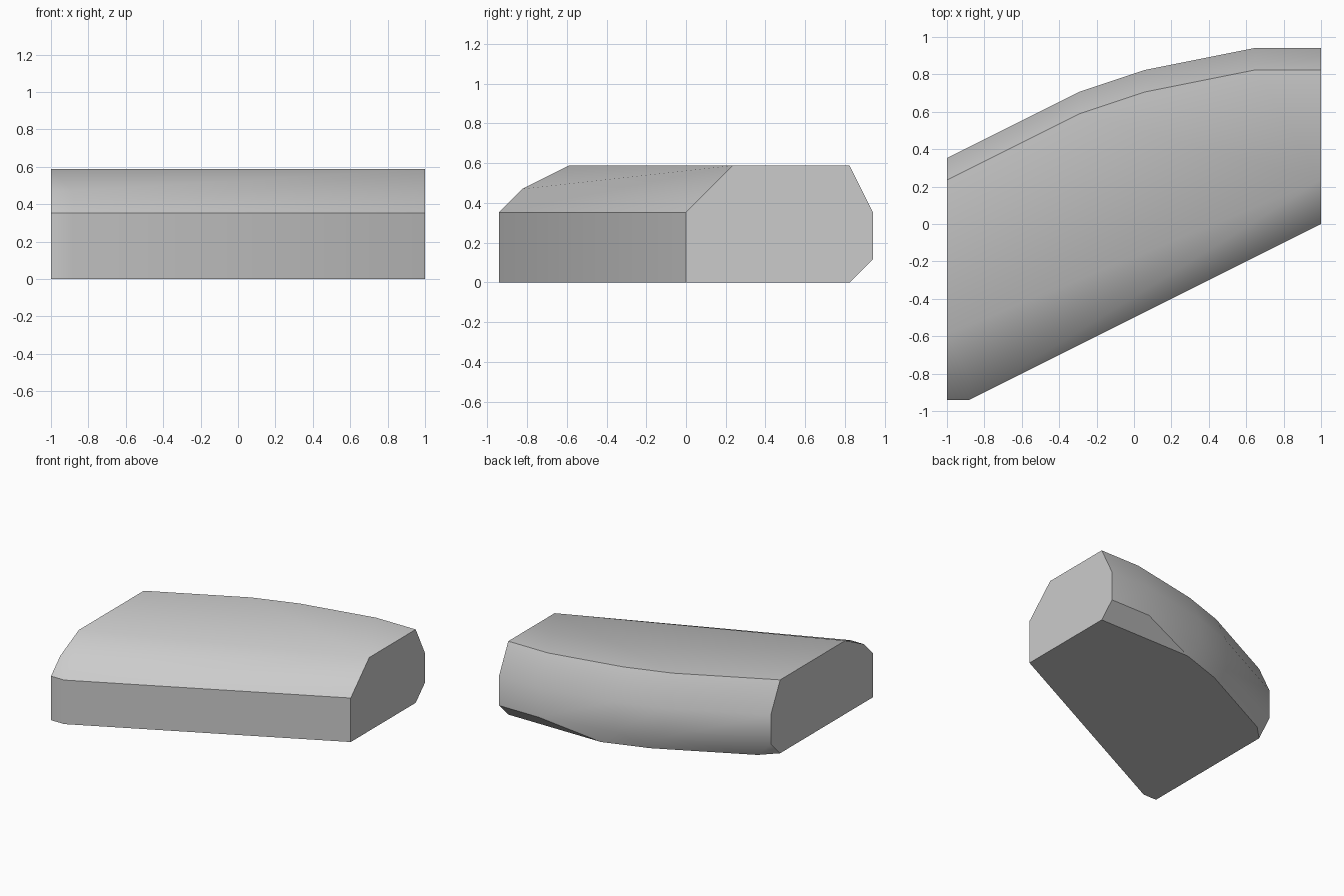
import bpy
import bmesh
import math

if "Cube" in bpy.data.objects:
    bpy.data.objects.remove(bpy.data.objects["Cube"], do_unlink=True)

UNIT = 2 / 17  # the part is designed on a 17-step grid

# Plan outlines, in grid steps
front_wall = [(0, -8), (1, -8), (17, 0)]
back_wall = [(0, 3), (6, 6), (9, 7), (14, 8), (17, 8)]
back_foot = [(0, 2), (1, 3), (7, 6), (10, 7), (17, 7)]
back_crown = [(x, y - 1) for x, y in back_wall]

# Each outline placed at its heights
levels = [
    (0, front_wall + back_foot),
    (1, back_wall),
    (3, front_wall + back_wall),
    (4, [(0, -7), (1, -7)]),
    (5, [(0, -5), (17, 2)] + back_crown),
]

# Skin the outlines into one convex faceted body
bm = bmesh.new()
for z, outline in levels:
    for x, y in outline:
        bm.verts.new(((x - 8.5) * UNIT, y * UNIT, z * UNIT))
hull = bmesh.ops.convex_hull(bm, input=bm.verts[:])
loose = [v for v in bm.verts if not v.link_faces]
bmesh.ops.delete(bm, geom=loose, context="VERTS")
bmesh.ops.dissolve_limit(bm, angle_limit=math.radians(0.5),
                         verts=bm.verts[:], edges=bm.edges[:])
bmesh.ops.recalc_face_normals(bm, faces=bm.faces[:])
mesh = bpy.data.meshes.new("sloped_body")
bm.to_mesh(mesh)
bm.free()

body = bpy.data.objects.new("sloped_body", mesh)
bpy.context.collection.objects.link(body)

# Plain grey finish
grey = bpy.data.materials.new("light_grey")
grey.use_nodes = True
colour = (0.6, 0.6, 0.6, 1)
grey.diffuse_color = colour
for node in grey.node_tree.nodes:
    if node.type == "BSDF_PRINCIPLED":
        node.inputs["Base Color"].default_value = colour
mesh.materials.append(grey)

# Soft shading over shallow bends, crisp main edges
bpy.ops.object.select_all(action="DESELECT")
body.select_set(True)
bpy.context.view_layer.objects.active = body
bpy.ops.object.shade_smooth_by_angle(angle=math.radians(30))
